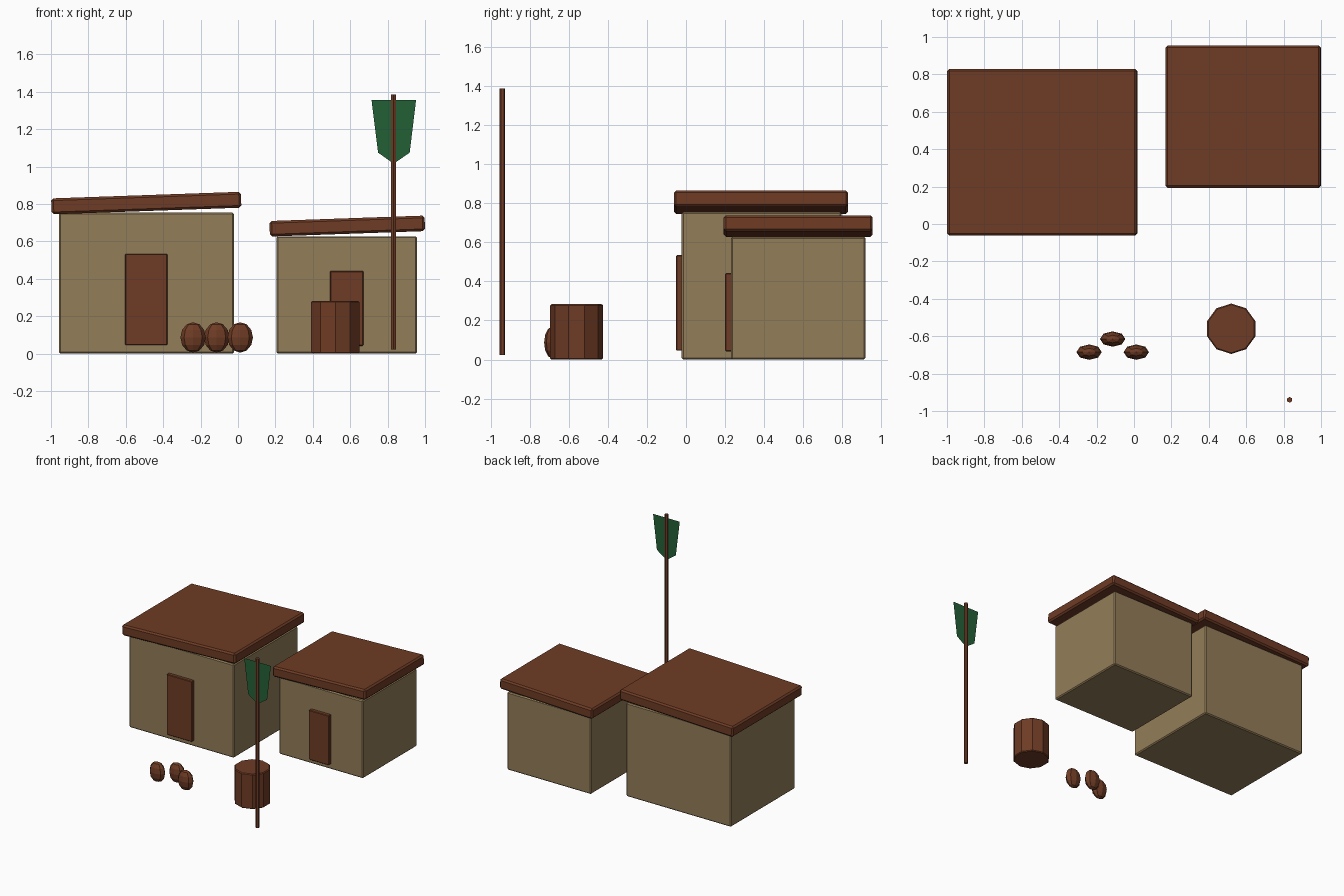
import bpy, math

if "Cube" in bpy.data.objects:
    bpy.data.objects.remove(bpy.data.objects["Cube"])


def material(name, rgb):
    m = bpy.data.materials.new(name)
    m.diffuse_color = (*rgb, 1)
    m.use_nodes = True
    m.node_tree.nodes["Principled BSDF"].inputs["Base Color"].default_value = m.diffuse_color
    return m


TAN = material("tan_clay", (0.29, 0.205, 0.097))
BROWN = material("brown_wood", (0.157, 0.044, 0.018))
GREEN = material("green_cloth", (0.017, 0.115, 0.037))


def finish(name, mat, bevel=0, angle=50):
    ob = bpy.context.object
    ob.name = name
    ob.data.materials.append(mat)
    if bevel:
        b = ob.modifiers.new("bevel", 'BEVEL')
        b.width, b.segments = bevel, 1
        b.limit_method, b.angle_limit = 'ANGLE', math.radians(angle)
    return ob


def box(name, mat, x, y, z, bevel, tilt=0):
    """Box from (min, max) ranges, tilted about the y axis."""
    bpy.ops.mesh.primitive_cube_add(
        size=1, location=[sum(r) / 2 for r in (x, y, z)],
        rotation=(0, math.radians(tilt), 0))
    bpy.context.object.scale = [r[1] - r[0] for r in (x, y, z)]
    bpy.ops.object.transform_apply(location=False, rotation=False, scale=True)
    return finish(name, mat, bevel)


# Two huts: walls, sloping flat roof, door
box("large_hut_walls", TAN, (-0.958, -0.022), (-0.022, 0.795), (0, 0.755), 0.008)
box("large_hut_roof", BROWN, (-0.998, 0.017), (-0.062, 0.83), (0.763, 0.848), 0.012, -2)
box("large_hut_door", BROWN, (-0.603, -0.377), (-0.05, -0.018), (0.046, 0.534), 0.004)
box("small_hut_walls", TAN, (0.206, 0.956), (0.229, 0.918), (0, 0.628), 0.008)
box("small_hut_roof", BROWN, (0.169, 0.999), (0.193, 0.955), (0.641, 0.724), 0.012, -2)
box("small_hut_door", BROWN, (0.492, 0.67), (0.2, 0.233), (0.042, 0.442), 0.004)

# Barrel
bpy.ops.mesh.primitive_cylinder_add(vertices=10, radius=0.135, depth=0.283,
                                    location=(0.52, -0.56, 0.1415))
finish("barrel", BROWN, 0.006)

# Three squashed sacks
for i, (x, y) in enumerate([(-0.24, -0.685), (-0.114, -0.615), (0.012, -0.685)]):
    bpy.ops.mesh.primitive_uv_sphere_add(segments=8, ring_count=6, radius=1,
                                         location=(x, y, 0.087))
    bpy.context.object.scale = (0.068, 0.041, 0.081)
    finish(f"sack_{i + 1}", BROWN)

# Banner pole and cloth
bpy.ops.mesh.primitive_cylinder_add(vertices=6, radius=0.015, depth=1.364,
                                    location=(0.832, -0.94, 0.704))
finish("banner_pole", BROWN)
outline = [(-0.118, 1.356), (-0.083, 1.075), (0, 1.016), (0.086, 1.075), (0.12, 1.356)]
me = bpy.data.meshes.new("banner_cloth")
me.from_pydata([(0.832 + x, -0.94, z) for x, z in outline], [], [range(5)])
me.materials.append(GREEN)
bpy.context.collection.objects.link(bpy.data.objects.new("banner_cloth", me))
